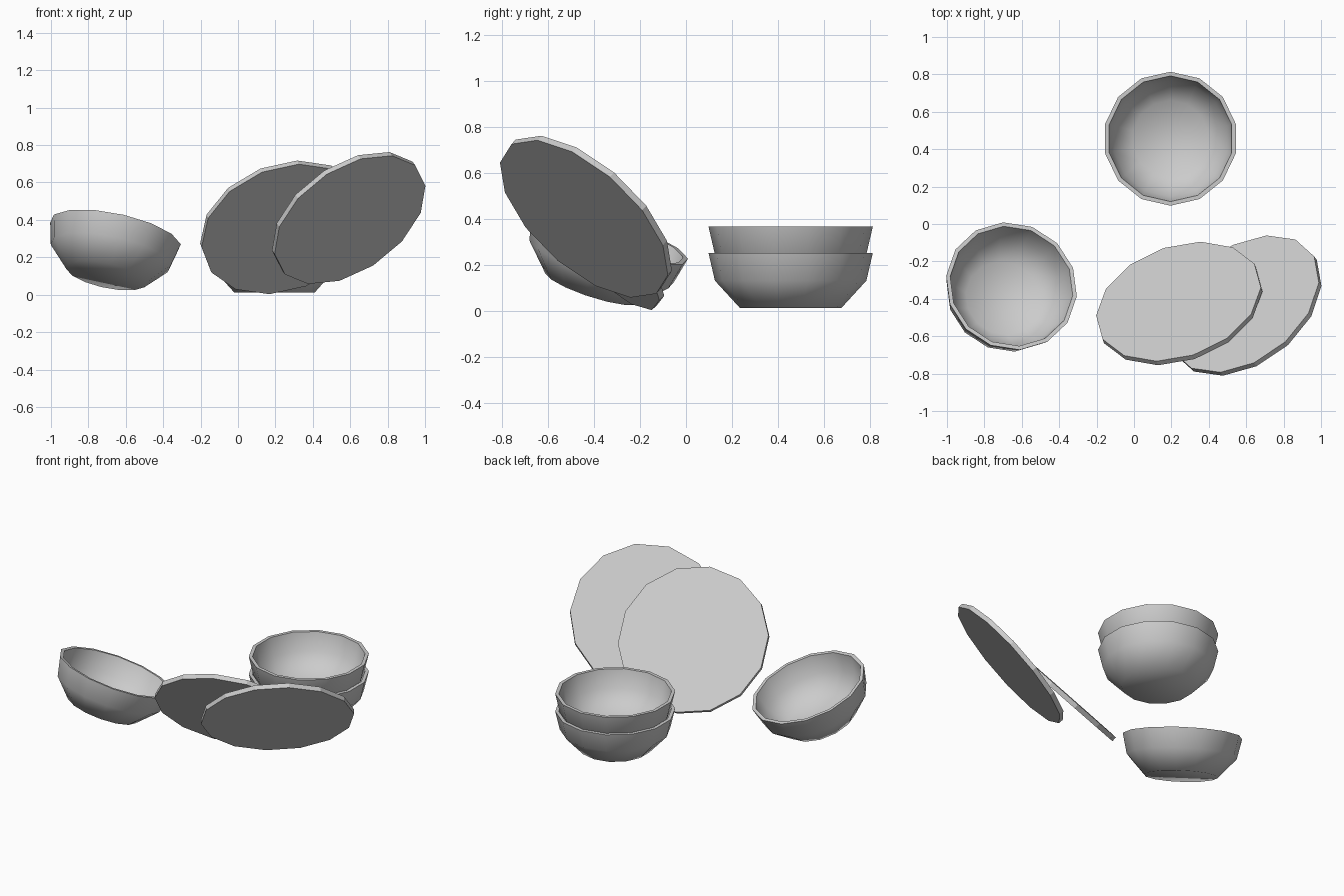
import bpy, bmesh
from math import cos, sin, tau, radians
from mathutils import Vector, Matrix

if "Cube" in bpy.data.objects:
    bpy.data.objects.remove(bpy.data.objects["Cube"])

SIDES = 14


def place(origin, normal, toward):
    """Matrix whose z is the normal and whose x points to the first vertex."""
    z = Vector(normal).normalized()
    x = Vector(toward)
    x = (x - z * x.dot(z)).normalized()
    m = Matrix((x, z.cross(x), z)).transposed().to_4x4()
    m.translation = Vector(origin)
    return m


def lathe(name, profile, matrix, smooth_angle):
    """Revolve a closed-ended (radius, z) profile and cap both ends."""
    bm = bmesh.new()
    rings = [[bm.verts.new((r * cos(tau * i / SIDES), r * sin(tau * i / SIDES), z))
              for i in range(SIDES)] for r, z in profile]
    for a, b in zip(rings, rings[1:]):
        for i in range(SIDES):
            j = (i + 1) % SIDES
            bm.faces.new((a[i], a[j], b[j], b[i]))
    bm.faces.new(rings[0][::-1])
    bm.faces.new(rings[-1])
    bmesh.ops.recalc_face_normals(bm, faces=bm.faces)
    mesh = bpy.data.meshes.new(name)
    bm.to_mesh(mesh)
    bm.free()
    ob = bpy.data.objects.new(name, mesh)
    bpy.context.collection.objects.link(ob)
    ob.matrix_world = matrix
    if smooth_angle:
        bpy.ops.object.select_all(action='DESELECT')
        ob.select_set(True)
        bpy.context.view_layer.objects.active = ob
        bpy.ops.object.shade_smooth_by_angle(angle=radians(smooth_angle))
    return ob


# Bowl: outside from base to rim, then inside down to the floor
BOWL = [(0.22, 0), (0.33, 0.12), (0.358, 0.241),
        (0.336, 0.241), (0.31, 0.125), (0.205, 0.022)]
# Plate: plain thin disc
PLATE = [(0.457, -0.015), (0.457, 0.015)]

# Two stacked bowls
for name, z in (("lower_bowl", 0.011), ("upper_bowl", 0.126)):
    lathe(name, BOWL, place((0.195, 0.456, z), (0, 0, 1), (0, 1, 0)), 60)

# Tipped bowl on the left
n = Vector((0.2, 0.3, 0.933)).normalized()
base = Vector((-0.655, -0.332, 0.327)) - n * 0.241
a = radians(95.5)
lathe("tilted_bowl", BOWL, Matrix.Translation(base)
      @ Vector((0, 0, 1)).rotation_difference(n).to_matrix().to_4x4()
      @ Matrix.Rotation(a, 4, 'Z'), 60)

# Two leaning plates
lathe("left_plate", PLATE,
      place((0.242, -0.425, 0.36), (-0.262, 0.715, 0.648), (-0.441, -0.075, -0.096)), 0)
lathe("right_plate", PLATE,
      place((0.592, -0.436, 0.41), (-0.465, 0.595, 0.656), (0.372, 0.25, 0.037)), 0)
